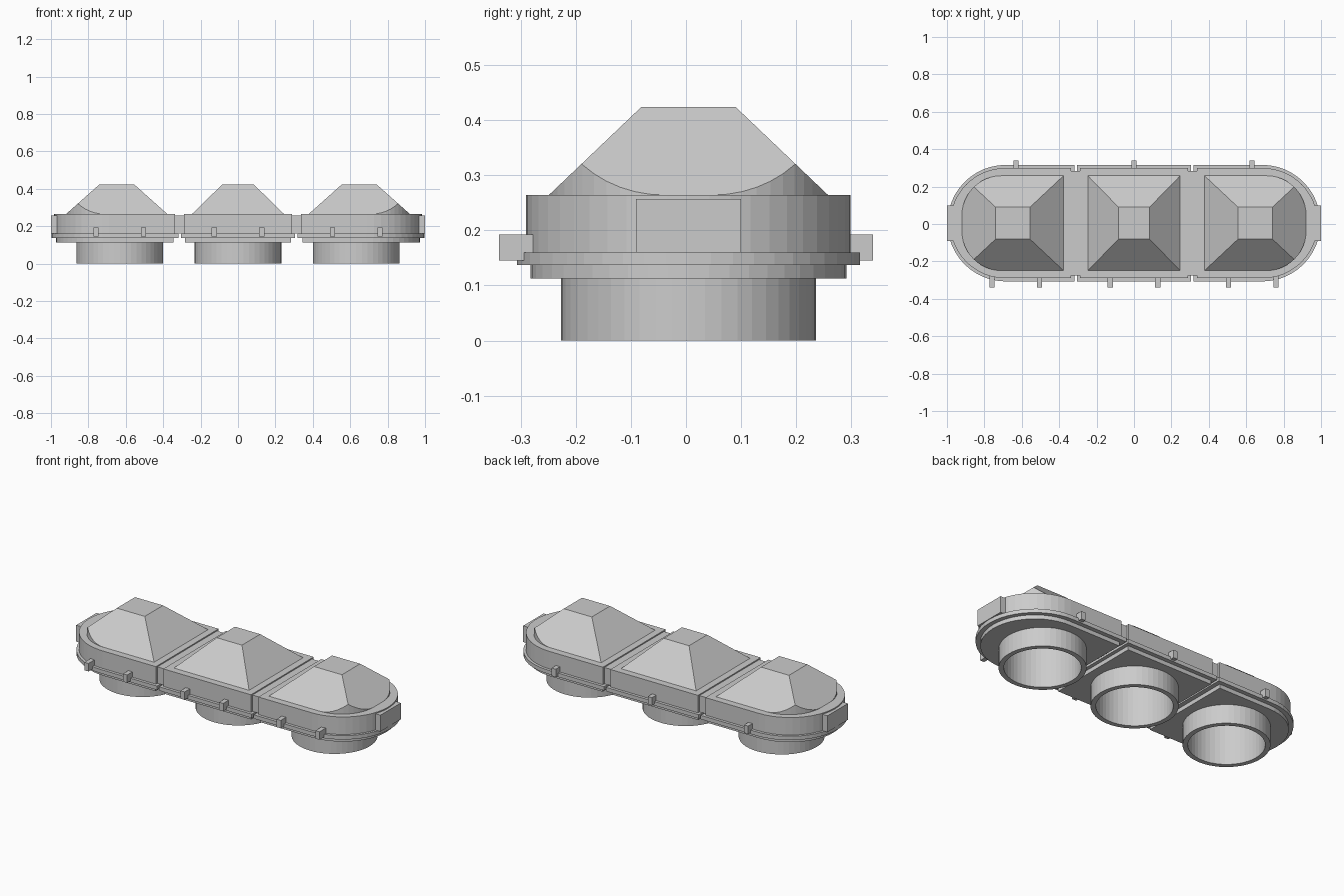
import bpy, bmesh, math
from mathutils import Vector

cube = bpy.data.objects.get("Cube")
if cube:
    bpy.data.objects.remove(cube, do_unlink=True)

MID_Y = 0.0045      # depth centre of the housing
PITCH = 0.632       # distance between lamp cells
TOP = 0.264         # housing top
PEAK = 0.424        # lens top


def add_object(name, bm):
    bmesh.ops.recalc_face_normals(bm, faces=bm.faces)
    mesh = bpy.data.meshes.new(name)
    bm.to_mesh(mesh)
    bm.free()
    obj = bpy.data.objects.new(name, mesh)
    bpy.context.collection.objects.link(obj)
    return obj


def outline(x0, x1, half, r, side):
    """Rectangle whose outer end has corners of radius r, flipped by side."""
    pts = [(x0, half), (x0, -half)]
    if r:
        for sy in (-1, 1):
            for i in range(13):
                a = math.radians(90 * i / 12)
                c, s = (math.sin(a), math.cos(a)) if sy < 0 else (math.cos(a), math.sin(a))
                pts.append((x1 - r + r * c, sy * (half - r + r * s)))
    else:
        pts += [(x1, -half), (x1, half)]
    return [(x * side, y + MID_Y) for x, y in pts]


def prism(pts, z0, z1):
    bm = bmesh.new()
    face = bm.faces.new([bm.verts.new((x, y, z0)) for x, y in pts])
    up = bmesh.ops.extrude_face_region(bm, geom=[face])["geom"]
    bmesh.ops.translate(bm, vec=(0, 0, z1 - z0),
                        verts=[v for v in up if isinstance(v, bmesh.types.BMVert)])
    bmesh.ops.remove_doubles(bm, verts=bm.verts, dist=0.0001)
    return bm


def cylinder(name, x, radius, z0, z1):
    pts = [(x + radius * math.cos(a), MID_Y + radius * math.sin(a))
           for a in (math.tau * i / 48 for i in range(48))]
    return add_object(name, prism(pts, z0, z1))


def box(name, x0, x1, y0, y1, z0, z1):
    return add_object(name, prism([(x0, y0), (x1, y0), (x1, y1), (x0, y1)], z0, z1))


def cut(obj, cutter):
    mod = obj.modifiers.new("bore", "BOOLEAN")
    mod.operation = "DIFFERENCE"
    mod.solver = "EXACT"
    mod.object = cutter
    bpy.context.view_layer.objects.active = obj
    bpy.ops.object.modifier_apply(modifier=mod.name)


def lens(name, base, top, r, side):
    """Prism trimmed by four sloping planes into a flat-topped pyramid."""
    half, top_half = 0.2535, 0.0855
    bm = prism(outline(*base, half, r, side), TOP - 0.015, PEAK)
    rise = PEAK - TOP
    planes = [((base[0] * side, 0, TOP), (-rise * side, 0, top[0] - base[0])),
              ((base[1] * side, 0, TOP), (rise * side, 0, base[1] - top[1]))]
    for sy in (-1, 1):
        planes.append(((0, MID_Y + sy * half, TOP), (0, sy * rise, half - top_half)))
    for point, normal in planes:
        bmesh.ops.bisect_plane(bm, geom=bm.verts[:] + bm.edges[:] + bm.faces[:],
                               plane_co=point, plane_no=Vector(normal).normalized(),
                               clear_outer=True, dist=0.00001)
        bmesh.ops.holes_fill(bm, edges=[e for e in bm.edges if e.is_boundary], sides=0)
    return add_object(name, bm)


# Housing layers: z range, half depth, middle half width, end cell x range
LAYERS = {
    "base_plate": (0.113, 0.137, 0.2865, 0.284, 0.345, 0.972),
    "flange": (0.137, 0.16, 0.3115, 0.305, 0.318, 0.997),
    "housing": (0.16, TOP, 0.2945, 0.288, 0.337, 0.983),
}

for label, side in (("right", -1), ("middle", 0), ("left", 1)):
    cx = PITCH * side

    # Stacked housing and lamp tube, bored from below
    parts = [cylinder(label + "_tube", cx, 0.2315, 0, 0.113)]
    for part, (z0, z1, half, mid, x0, x1) in LAYERS.items():
        shape = outline(x0, x1, half, half, side) if side else outline(-mid, mid, half, 0, 1)
        parts.append(add_object(label + "_" + part, prism(shape, z0, z1)))
    cutter = cylinder("bore_cutter", cx, 0.204, -0.05, 0.236)
    cutter.hide_render = True
    for obj in parts:
        cut(obj, cutter)
    bpy.data.objects.remove(cutter, do_unlink=True)

    # Faceted lens
    if side:
        lens(label + "_lens", (0.377, 0.92), (0.556, 0.74), 0.21, side)
    else:
        lens(label + "_lens", (-0.247, 0.247), (-0.083, 0.083), 0, 1)

    # Clips: two in front, one behind
    for name, dx, y0, y1 in (("front_clip_a", -0.127, -0.339, -0.278),
                             ("front_clip_b", 0.127, -0.339, -0.278),
                             ("back_clip", 0, 0.285, 0.339)):
        x = cx + dx
        box(label + "_" + name, x - 0.0135, x + 0.0135, y0, y1, 0.145, 0.192)

    # End pad and the bridge to the middle cell
    if side:
        for name, a, b, half in (("end_pad", 0.94, 1.0, 0.0955), ("bridge", 0.28, 0.345, 0.28)):
            box(label + "_" + name, min(a * side, b * side), max(a * side, b * side),
                MID_Y - half, MID_Y + half, 0.16, 0.257)
